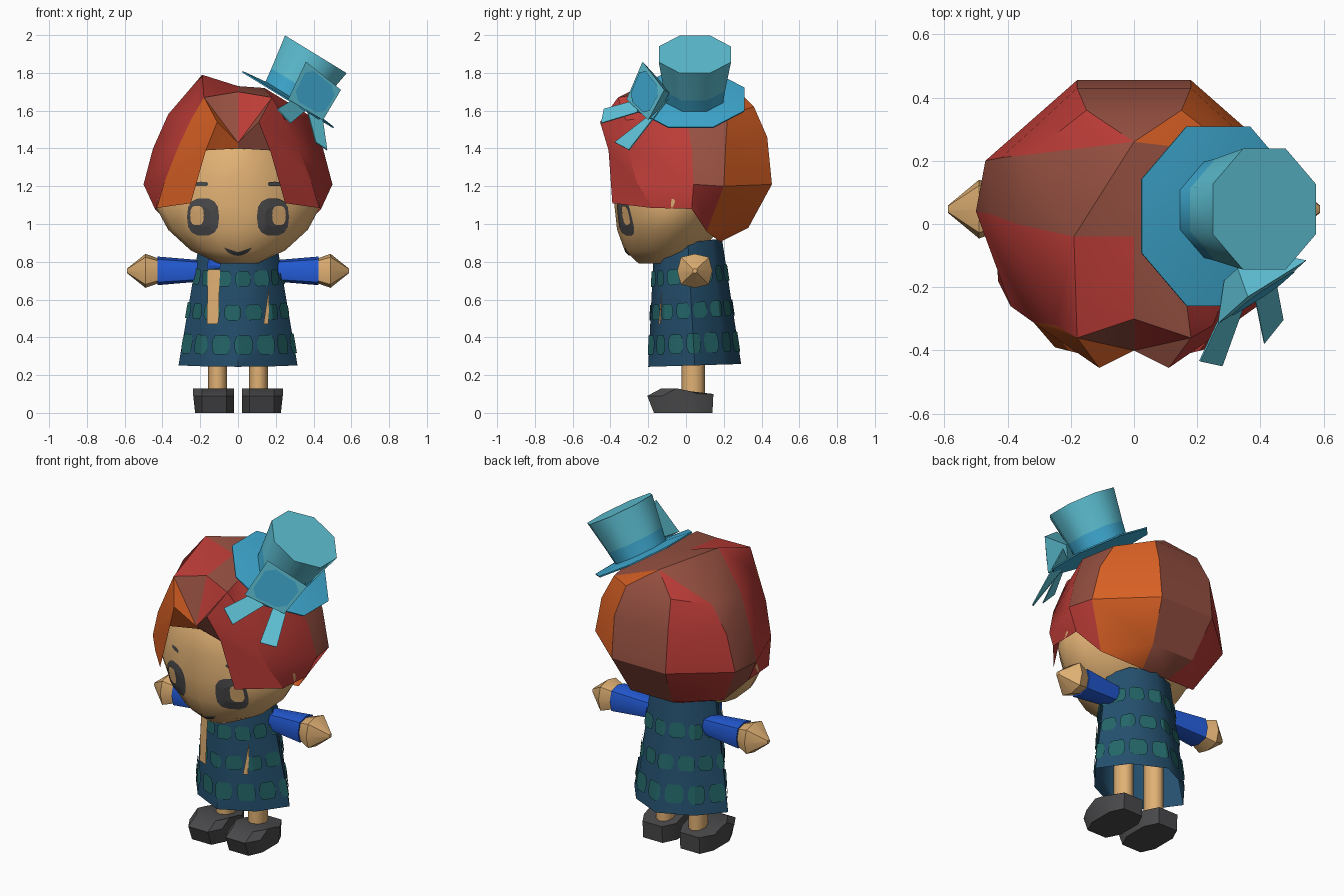
import bpy, bmesh, math
from mathutils import Vector, Matrix
from mathutils.bvhtree import BVHTree

if "Cube" in bpy.data.objects:
    bpy.data.objects.remove(bpy.data.objects["Cube"])


def material(name, rgb):
    m = bpy.data.materials.new(name)
    m.diffuse_color = [(c / 255 / 12.92) if c < 10 else ((c / 255 + 0.055) / 1.055) ** 2.4 for c in rgb] + [1]
    m.use_nodes = True
    m.node_tree.nodes["Principled BSDF"].inputs["Base Color"].default_value = m.diffuse_color
    return m


SKIN = material("skin", (225, 177, 116))
RED = material("red_hair", (188, 60, 55))
BROWN = material("brown_hair", (150, 80, 65))
ORANGE = material("orange_hair", (216, 96, 36))
CYAN = material("light_cyan", (95, 195, 215))
AZURE = material("azure", (64, 173, 213))
NAVY = material("navy_cloth", (36, 79, 109))
GREEN = material("green_spots", (36, 102, 104))
BLUE = material("blue_sleeve", (36, 92, 216))
DARK = material("charcoal", (74, 74, 76))


def build(name, verts, faces, mats, slots=None, angle=None, fix=True):
    me = bpy.data.meshes.new(name)
    me.from_pydata([tuple(v) for v in verts], [], faces)
    for m in mats:
        me.materials.append(m)
    for i, s in enumerate(slots or []):
        me.polygons[i].material_index = s
    bm = bmesh.new()
    bm.from_mesh(me)
    if fix:
        bmesh.ops.remove_doubles(bm, verts=bm.verts, dist=0.0005)
        bmesh.ops.recalc_face_normals(bm, faces=bm.faces)
    bm.to_mesh(me)
    bm.free()
    ob = bpy.data.objects.new(name, me)
    bpy.context.collection.objects.link(ob)
    if angle:
        bpy.ops.object.select_all(action='DESELECT')
        ob.select_set(True)
        bpy.context.view_layer.objects.active = ob
        bpy.ops.object.shade_smooth_by_angle(angle=math.radians(angle))
    return ob


def loft(name, rings, mats, slots=None, caps=(True, True), angle=50):
    """Skin a list of equal rings; slots gives a material per band."""
    n = len(rings[0])
    verts = [v for r in rings for v in r]
    faces, idx = [], []
    for k in range(len(rings) - 1):
        for i in range(n):
            j = (i + 1) % n
            faces.append((k * n + i, k * n + j, (k + 1) * n + j, (k + 1) * n + i))
            idx.append(slots[k] if slots else 0)
    for on, k in zip(caps, (0, len(rings) - 1)):
        if on:
            faces.append(tuple(range(k * n, k * n + n)))
            idx.append(slots[min(k, len(slots) - 1)] if slots else 0)
    return build(name, verts, faces, mats, idx, angle)


def ellipse(x, z, rx, rz, n=14, p=1.0):
    f = lambda c: math.copysign(abs(c) ** p, c)
    return [(x + rx * f(math.cos(2 * math.pi * i / n)), z + rz * f(math.sin(2 * math.pi * i / n))) for i in range(n)]


def oval(z, hw, yf, yb, n, p=1.0):
    return [Vector((x, (yf + yb) / 2 + y * (yb - yf) / 2, z)) for x, y in ellipse(0, 0, hw, 1, n, p)]


def tree(ob):
    return BVHTree.FromPolygons([v.co for v in ob.data.vertices], [p.vertices[:] for p in ob.data.polygons])


def plate(name, outline, surf, mat, lift):
    """Thin patch that hugs the front of a surface, given an (x, z) outline."""
    n = len(outline)
    cx, cz = sum(p[0] for p in outline) / n, sum(p[1] for p in outline) / n
    verts = []
    for x, z in [(cx, cz)] + [(cx + (x - cx) * s, cz + (z - cz) * s) for s in (0.5, 1) for x, z in outline]:
        hit = surf.ray_cast(Vector((x, -2, z)), Vector((0, 1, 0)))[0]
        verts.append((x, (hit.y if hit else -0.1) - lift, z))
    faces = []
    for i in range(n):
        j = (i + 1) % n
        faces += [(0, 1 + i, 1 + j), (1 + i, 1 + n + i, 1 + n + j, 1 + j)]
    ob = build(name, verts, faces, [mat], fix=False)
    if ob.data.polygons[0].normal.y > 0:
        ob.data.flip_normals()


# Head, with a slightly pointed face
head = loft("head", [oval(*r, 16, 1.12) for r in (
    (0.79, 0.10, -0.25, -0.05), (0.86, 0.25, -0.325, 0.08), (0.97, 0.37, -0.365, 0.18), (1.09, 0.435, -0.378, 0.23),
    (1.25, 0.40, -0.378, 0.30), (1.42, 0.31, -0.35, 0.28), (1.52, 0.18, -0.25, 0.2))], [SKIN], angle=60)
face = tree(head)

# Eyes, brows and mouth
for s, side in ((-1, "left"), (1, "right")):
    plate(side + "_eye", ellipse(s * 0.185, 1.037, 0.085, 0.1, p=0.75), face, DARK, 0.006)
    plate(side + "_eye_shine", ellipse(s * 0.217, 1.045, 0.036, 0.052, p=0.7), face, SKIN, 0.010)
    plate(side + "_brow", ellipse(s * 0.195, 1.212, 0.038, 0.012, 8, 0.6), face, DARK, 0.006)
smile = [(-0.075, 0.875), (-0.04, 0.856), (0, 0.85), (0.04, 0.856), (0.075, 0.875),
         (0.05, 0.847), (0.025, 0.835), (0, 0.831), (-0.025, 0.835), (-0.05, 0.847)]
plate("mouth", smile, face, DARK, 0.006)

# Hair: columns run from the parting round to the back, each from top to bottom
COLS = [
    [(0, -0.30, 1.70), (0, -0.40, 1.43), (0, -0.365, 1.40)],
    [(0.18, -0.36, 1.67), (0.11, -0.455, 1.54), (0.17, -0.41, 1.39), (0.25, -0.39, 1.11)],
    [(0.25, -0.32, 1.55), (0.32, -0.31, 1.40), (0.39, -0.26, 1.22), (0.43, -0.18, 1.085)],
    [(0.37, 0.00, 1.58), (0.45, 0.03, 1.40), (0.50, 0.04, 1.21), (0.44, 0.03, 1.08)],
    [(0.33, 0.22, 1.58), (0.42, 0.21, 1.42), (0.47, 0.20, 1.20), (0.33, 0.11, 0.96)],
    [(0.15, 0.36, 1.62), (0.18, 0.43, 1.46), (0.18, 0.455, 1.21), (0.14, 0.33, 0.98)]]
MID, CROWN, NAPE = (0, -0.04, 1.73), (0, 0.26, 1.72), (0.09, 0.18, 0.905)
hv, hf, hc = [], [], []


def lock(points, colour, s):
    hf.append(tuple(range(len(hv), len(hv) + len(points))))
    hv.extend((s * x, y, z) for x, y, z in points)
    hc.append("RBO".index(colour))


for s, fringe, panels, top, peak in ((-1, "BOO", ("OOO", "RRR", "BBB", "RRR"), "RRRBBR", (0.19, -0.04, 1.79)),
                                     (1, "RBB", ("RRR", "RRR", "BBR", "OOO"), "BRRBBO", (0.14, -0.04, 1.72))):
    a, b = COLS[0], COLS[1]
    for pts, colour in zip(((b[0], a[0], a[1]), (b[0], a[1], b[1]), (a[1], b[1], b[2], a[2])), fringe):
        lock(pts, colour, s)
    for c in range(1, 5):
        for r in range(3):
            lock((COLS[c][r], COLS[c + 1][r], COLS[c + 1][r + 1], COLS[c][r + 1]), panels[c - 1][r], s)
    t = [c[0] for c in COLS]
    for pts, colour in zip(((MID, peak, t[1], t[0]), (peak, t[2], t[1]), (peak, t[3], t[2]),
                            (peak, t[4], t[3]), (peak, CROWN, t[4]), (CROWN, t[5], t[4])), top):
        lock(pts, colour, s)
    lock((peak, MID, CROWN), "B", s)
    lock((COLS[4][3], COLS[5][3], NAPE), panels[3][2], s)
flip = lambda p: (-p[0], p[1], p[2])
back = COLS[5] + [NAPE]
lock((CROWN, back[0], flip(back[0])), "B", 1)
for a, b in zip(back, back[1:]):
    lock((a, flip(a), flip(b), b), "B", 1)
build("hair", hv, hf, [RED, BROWN, ORANGE], hc, angle=32)

# Dress: open eight-sided skirt with corners front, back and sides
top_ring = oval(0.90, 0.205, -0.17, 0.19, 8)
hem = oval(0.25, 0.315, -0.20, 0.292, 8)
for i in range(8):
    if i % 2:
        hem[i] = Vector((0, 0.046, 0.25)).lerp(hem[i], 0.88)
    top_ring[i].z += 0.12 * top_ring[i].y
    hem[i].z += 0.03 * hem[i].y
rings = [[a.lerp(b, k / 6) for a, b in zip(hem, top_ring)] for k in range(7)]
dress = loft("dress", rings, [NAVY], caps=(False, True))


def on_dress(u, v):
    """Point just off the skirt: u counts panels around, v runs from hem to top."""
    i, f = int(u // 1) % 8, u % 1
    j = (i + 1) % 8
    p = hem[i].lerp(hem[j], f).lerp(top_ring[i].lerp(top_ring[j], f), v)
    return p + Vector((p.x, p.y - 0.03, 0)).normalized() * 0.008


# Wide cloth spots in three rows
sv, sf = [], []
for k, (v0, rv) in enumerate(((0.18, 0.09), (0.45, 0.072), (0.73, 0.072))):
    for m in range(13):
        base = len(sv)
        for q in range(9):
            t = q / 4 - 1
            h = rv * (0.35 + 0.65 * math.sqrt(1 - t * t)) * (1 - 0.12 * math.cos(3 * t))
            u = (m + 0.5 * (k == 1)) * 8 / 13 + t * 0.245
            sv += [on_dress(u, v0 - h), on_dress(u, v0 + h)]
        sf += [(base + 2 * q, base + 2 * q + 2, base + 2 * q + 3, base + 2 * q + 1) for q in range(8)]
build("dress_spots", sv, sf, [GREEN], fix=False)

# Slits and collar patch in the front of the dress
cloth = tree(dress)
slit = [(-0.165, 0.47), (-0.135, 0.47), (-0.105, 0.47), (-0.1, 0.62), (-0.095, 0.76),
        (-0.13, 0.76), (-0.16, 0.76), (-0.162, 0.62)]
plate("left_slit", slit, cloth, SKIN, 0.016)
plate("right_slit", [(0.135, 0.47), (0.16, 0.47), (0.165, 0.57), (0.163, 0.66), (0.15, 0.57)], cloth, SKIN, 0.016)
plate("collar_patch", [(-0.165, 0.765), (-0.095, 0.765), (-0.09, 0.83), (-0.155, 0.83)], cloth, BLUE, 0.016)


def cross_ring(x, r, z=0.752):
    return [Vector((x, 0.047 + p, z + q)) for p, q in ellipse(0, 0, r, r * 0.97, 8, 0.65)]


for s, side in ((-1, "left"), (1, "right")):
    # Arms
    loft(side + "_sleeve", [cross_ring(s * 0.15, 0.055), cross_ring(s * 0.24, 0.062), cross_ring(s * 0.425, 0.078)],
         [BLUE], angle=60)
    loft(side + "_hand", [cross_ring(s * 0.40, 0.06), cross_ring(s * 0.49, 0.093), cross_ring(s * 0.588, 0.012)],
         [SKIN], angle=40)
    # Legs
    leg = [[v + Vector((s * 0.108, 0, 0)) for v in oval(z, 0.05, -0.025, 0.1, 8)] for z in (0.08, 0.6)]
    loft(side + "_leg", leg, [SKIN], angle=60)
    # Shoes, tapered towards toe and heel
    prof = [(-0.17, 0), (0.03, 0), (0.14, 0), (0.145, 0.1), (0.02, 0.115), (-0.13, 0.13), (-0.205, 0.09)]
    sides = []
    for x in (0.02, 0.06, 0.19, 0.237):
        end = x in (0.02, 0.237)
        sides.append([Vector((s * (x - (0.01 if z == 0 and x > 0.21 else 0)),
                              y + (0.08 if y < -0.1 else -0.08 if y > 0.1 else 0) * end, z)) for y, z in prof])
    loft(side + "_shoe", sides, [DARK], angle=35)

# Neck
loft("neck", [oval(z, 0.07, -0.06, 0.08, 8) for z in (0.8, 0.95)], [SKIN])

# Hat, tilted to one side
pose = Matrix.Translation((0.265, 0.025, 1.658)) @ Matrix.Rotation(math.radians(31.5), 4, 'Y')


def hat_ring(r, h, cy=0.0):
    return [pose @ Vector((r * math.cos(t), cy + r * math.sin(t), h))
            for t in (math.pi / 8 + 2 * math.pi * i / 8 for i in range(8))]


loft("hat_brim", [hat_ring(0.305, -0.004), hat_ring(0.307, 0.004), hat_ring(0.16, 0.02, 0.02)], [AZURE], angle=30)
loft("hat_crown", [hat_ring(0.163, 0.01, 0.02), hat_ring(0.175, 0.095, 0.02), hat_ring(0.207, 0.282, 0.022)],
     [AZURE, CYAN], [0, 1])

# Bow and ribbon tails
bow = [Vector(p) for p in ((0.36, -0.23, 1.86), (0.545, -0.115, 1.71), (0.45, -0.20, 1.55), (0.265, -0.315, 1.66))]
mid = sum(bow, Vector()) / 4
out = (bow[1] - bow[0]).cross(bow[3] - bow[0]).normalized()
out *= -1 if out.y > 0 else 1
rear = [mid + (p - mid) * 0.45 - out * 0.10 for p in bow]
loft("bow", [bow, rear], [CYAN], angle=20)
patch = [mid + (bow[i].lerp(bow[(i + 1) % 4], t) - mid) * 0.85 + out * 0.006 for i in range(4) for t in (0.2, 0.8)]
build("bow_patch", patch, [tuple(range(8))], [AZURE], fix=False)
tails = {"upper_tail": [(0.31, -0.22, 1.67), (0.37, -0.20, 1.61), (0.28, -0.45, 1.535), (0.21, -0.435, 1.61)],
         "lower_tail": [(0.36, -0.13, 1.62), (0.43, -0.09, 1.66), (0.47, -0.30, 1.39), (0.41, -0.375, 1.43)]}
for name, pts in tails.items():
    ob = build(name, pts, [(0, 1, 2, 3)], [CYAN])
    ob.modifiers.new("thickness", 'SOLIDIFY').thickness = 0.006
